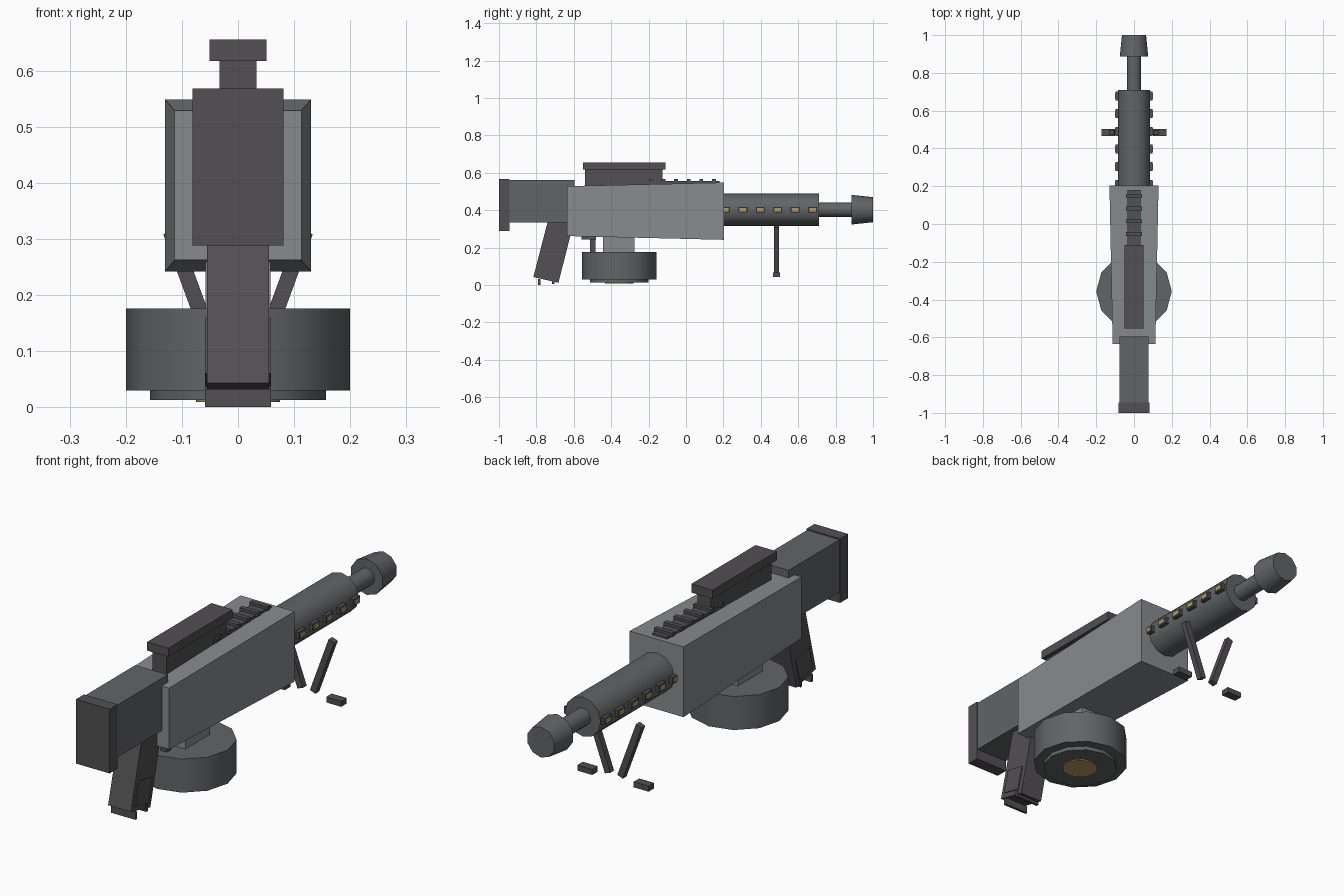
import bpy, bmesh, math
from mathutils import Matrix, Vector

if "Cube" in bpy.data.objects:
    bpy.data.objects.remove(bpy.data.objects["Cube"])


def material(name, rgb):
    m = bpy.data.materials.new(name)
    m.diffuse_color = (*rgb, 1)
    m.use_nodes = True
    m.node_tree.nodes["Principled BSDF"].inputs["Base Color"].default_value = m.diffuse_color
    return m


LIGHT = material("light_grey", (0.24, 0.26, 0.27))
MID = material("mid_grey", (0.12, 0.13, 0.135))
DARK = material("dark_grey", (0.085, 0.08, 0.085))
BRASS = material("brass", (0.45, 0.32, 0.12))


def finish(bm, name, mat, smooth=False):
    bmesh.ops.recalc_face_normals(bm, faces=bm.faces)
    me = bpy.data.meshes.new(name)
    bm.to_mesh(me)
    bm.free()
    ob = bpy.data.objects.new(name, me)
    bpy.context.collection.objects.link(ob)
    me.materials.append(mat)
    if smooth:
        bpy.ops.object.select_all(action='DESELECT')
        ob.select_set(True)
        bpy.context.view_layer.objects.active = ob
        bpy.ops.object.shade_smooth_by_angle(angle=math.radians(40))
    return ob


def box(name, x, y, z, mat):
    """Box from (min, max) ranges."""
    bm = bmesh.new()
    bmesh.ops.create_cube(bm, size=1)
    for v in bm.verts:
        v.co = [r[0] if c < 0 else r[1] for c, r in zip(v.co, (x, y, z))]
    return finish(bm, name, mat)


def prism(name, profile, half, mat):
    """Side profile (y, z) extruded across x."""
    bm = bmesh.new()
    a, b = ([bm.verts.new((s * half, y, z)) for y, z in profile] for s in (-1, 1))
    n = len(profile)
    bm.faces.new(a)
    bm.faces.new(b[::-1])
    for i in range(n):
        j = (i + 1) % n
        bm.faces.new((a[i], a[j], b[j], b[i]))
    return finish(bm, name, mat)


def cylinder(name, p0, p1, r0, r1, sides, mat):
    p0, p1 = Vector(p0), Vector(p1)
    d = p1 - p0
    bm = bmesh.new()
    rot = d.to_track_quat('Z', 'Y').to_matrix().to_4x4()
    bmesh.ops.create_cone(bm, cap_ends=True, segments=sides, radius1=r0, radius2=r1,
                          depth=d.length,
                          matrix=Matrix.Translation((p0 + p1) / 2) @ rot)
    return finish(bm, name, mat, True)


# Stock and butt pad
box("stock", (-0.078, 0.078), (-0.945, -0.595), (0.335, 0.563), MID)
box("butt_pad", (-0.081, 0.081), (-1.0, -0.945), (0.288, 0.568), DARK)

# Receiver, widening toward the front
bm = bmesh.new()
bmesh.ops.create_cube(bm, size=1)
for v in bm.verts:
    front = v.co.y > 0
    w, lo, hi = (0.13, 0.242, 0.548) if front else (0.113, 0.262, 0.529)
    v.co = (math.copysign(w, v.co.x), 0.203 if front else -0.635, hi if v.co.z > 0 else lo)
finish(bm, "receiver", LIGHT)

# Sight block and rail
box("sight_base", (-0.033, 0.033), (-0.54, -0.125), (0.53, 0.617), DARK)
box("sight_top", (-0.051, 0.051), (-0.552, -0.11), (0.617, 0.655), DARK)
box("top_rail", (-0.035, 0.035), (-0.215, 0.18), (0.535, 0.556), DARK)
for i in range(6):
    y = -0.188 + i * 0.0675
    box("rail_rib", (-0.043, 0.043), (y - 0.01, y + 0.01), (0.55, 0.568), DARK)

# Barrel group
BZ = 0.403
cylinder("barrel_shroud", (0, 0.19, BZ), (0, 0.71, BZ), 0.086, 0.086, 12, MID)
cylinder("barrel", (0, 0.70, BZ), (0, 0.90, BZ), 0.038, 0.038, 12, MID)
cylinder("muzzle", (0, 0.886, BZ), (0, 1.0, BZ), 0.079, 0.067, 10, MID)

# Side vents, bipod legs and feet, mirrored in x
for s in (-1, 1):
    for i in range(6):
        y = 0.21 + i * 0.0935
        box("vent_frame", sorted((s * 0.075, s * 0.098)), (y - 0.024, y + 0.024),
            (BZ - 0.015, BZ + 0.015), DARK)
        box("vent_insert", sorted((s * 0.09, s * 0.101)), (y - 0.017, y + 0.017),
            (BZ - 0.009, BZ + 0.009), BRASS)
    top, low = Vector((s * 0.12, 0.484, 0.313)), Vector((s * 0.03, 0.484, 0.068))
    bm = bmesh.new()
    bmesh.ops.create_cube(bm, size=1)
    tilt = Matrix.Rotation(math.atan2(top.x - low.x, top.z - low.z), 4, 'Y')
    bm.transform(Matrix.Translation((top + low) / 2) @ tilt
                 @ Matrix.Diagonal((0.028, 0.026, (top - low).length, 1)))
    finish(bm, "bipod_leg", DARK)
    box("bipod_foot", sorted((s * 0.1, s * 0.172)), (0.465, 0.503), (0.043, 0.067), DARK)

# Drum magazine
DY = -0.357
box("magazine_neck", (-0.058, 0.058), (-0.445, -0.275), (0.17, 0.27), LIGHT)
cylinder("drum", (0, DY, 0.03), (0, DY, 0.176), 0.2, 0.2, 12, MID)
cylinder("drum_cover", (0, DY, 0.013), (0, DY, 0.035), 0.157, 0.157, 12, MID)
cylinder("drum_cap", (0, DY, 0.009), (0, DY, 0.02), 0.075, 0.075, 12, BRASS)

# Raked grip with side panels and base bars
prism("grip", [(-0.738, 0.345), (-0.816, 0.043), (-0.682, 0.012), (-0.598, 0.345)], 0.055, DARK)
prism("grip_panel", [(-0.765, 0.16), (-0.79, 0.06), (-0.70, 0.038), (-0.672, 0.14)], 0.059, DARK)
for y, z in ((-0.785, 0.0), (-0.71, 0.006)):
    box("grip_base_bar", (-0.059, 0.059), (y - 0.006, y + 0.006), (z, z + 0.032), DARK)

# Trigger
box("trigger_mount", (-0.03, 0.03), (-0.56, -0.48), (0.243, 0.268), DARK)
box("trigger", (-0.015, 0.015), (-0.512, -0.484), (0.17, 0.25), DARK)
